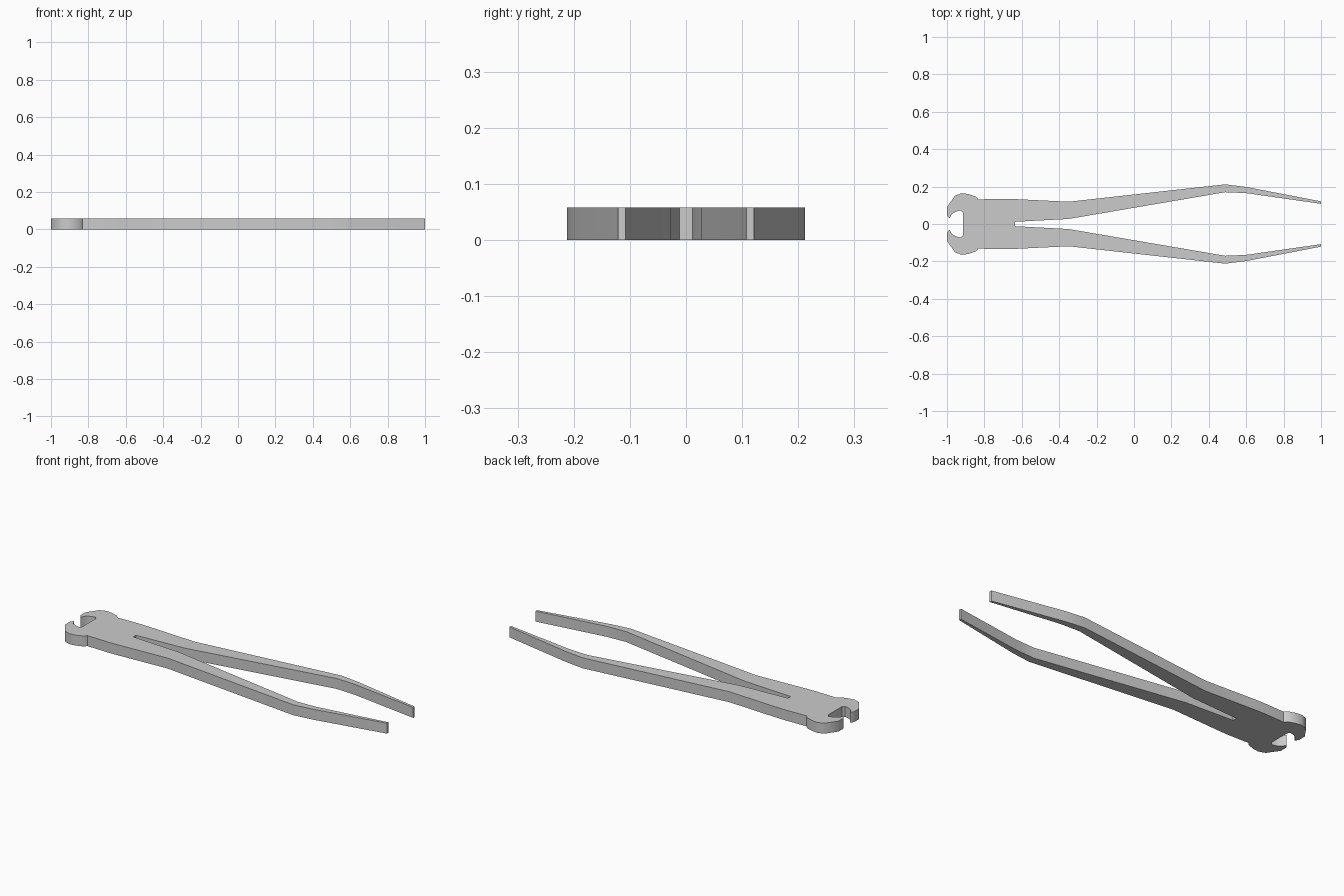
import bpy, bmesh, math

if "Cube" in bpy.data.objects:
    bpy.data.objects.remove(bpy.data.objects["Cube"])

THICK = 0.058

# Half outline of the pincers (y >= 0), from the jaw throat round to the slit
throat = [(-0.915, 0.0), (-0.915, 0.06), (-0.927, 0.072), (-0.952, 0.066),
          (-0.974, 0.053), (-0.987, 0.03)]
jaw = [(-1.0, 0.046), (-1.0, 0.09), (-0.957, 0.152), (-0.92, 0.165),
       (-0.885, 0.160), (-0.845, 0.147), (-0.832, 0.131), (-0.815, 0.132)]
handle_outer = [(-0.70, 0.135), (-0.635, 0.133), (-0.35, 0.119), (0.487, 0.212),
                (0.60, 0.198), (1.0, 0.121)]
handle_inner = [(1.0, 0.108), (0.60, 0.165), (0.487, 0.17), (-0.35, 0.027),
                (-0.635, 0.012), (-0.635, 0.0)]
outline = throat + jaw + handle_outer + handle_inner

# Extrude the half outline, leaving the centre plane open for mirroring
bm = bmesh.new()
low = [bm.verts.new((x, y, 0)) for x, y in outline]
top = [bm.verts.new((x, y, THICK)) for x, y in outline]
bm.faces.new(low)
bm.faces.new(top)
for i in range(len(outline) - 1):
    bm.faces.new((low[i], low[i + 1], top[i + 1], top[i]))
bmesh.ops.recalc_face_normals(bm, faces=bm.faces)
# The outline runs clockwise, so the top cap decides the outward direction
if next(f for f in bm.faces if all(v in top for v in f.verts)).normal.z < 0:
    bmesh.ops.reverse_faces(bm, faces=bm.faces)
bmesh.ops.triangulate(bm, faces=[f for f in bm.faces if len(f.verts) > 4])
mesh = bpy.data.meshes.new("pincers")
bm.to_mesh(mesh)
bm.free()

# Mirror into the two matching jaws and handles
pincers = bpy.data.objects.new("pincers", mesh)
bpy.context.collection.objects.link(pincers)
mirror = pincers.modifiers.new("other_half", 'MIRROR')
mirror.use_axis = (False, True, False)
mirror.use_clip = True
mirror.merge_threshold = 0.0005

# Smooth the rounded jaw sides, keep corners crisp
bpy.context.view_layer.objects.active = pincers
pincers.select_set(True)
bpy.ops.object.modifier_apply(modifier=mirror.name)
bpy.ops.object.shade_smooth_by_angle(angle=math.radians(40))
